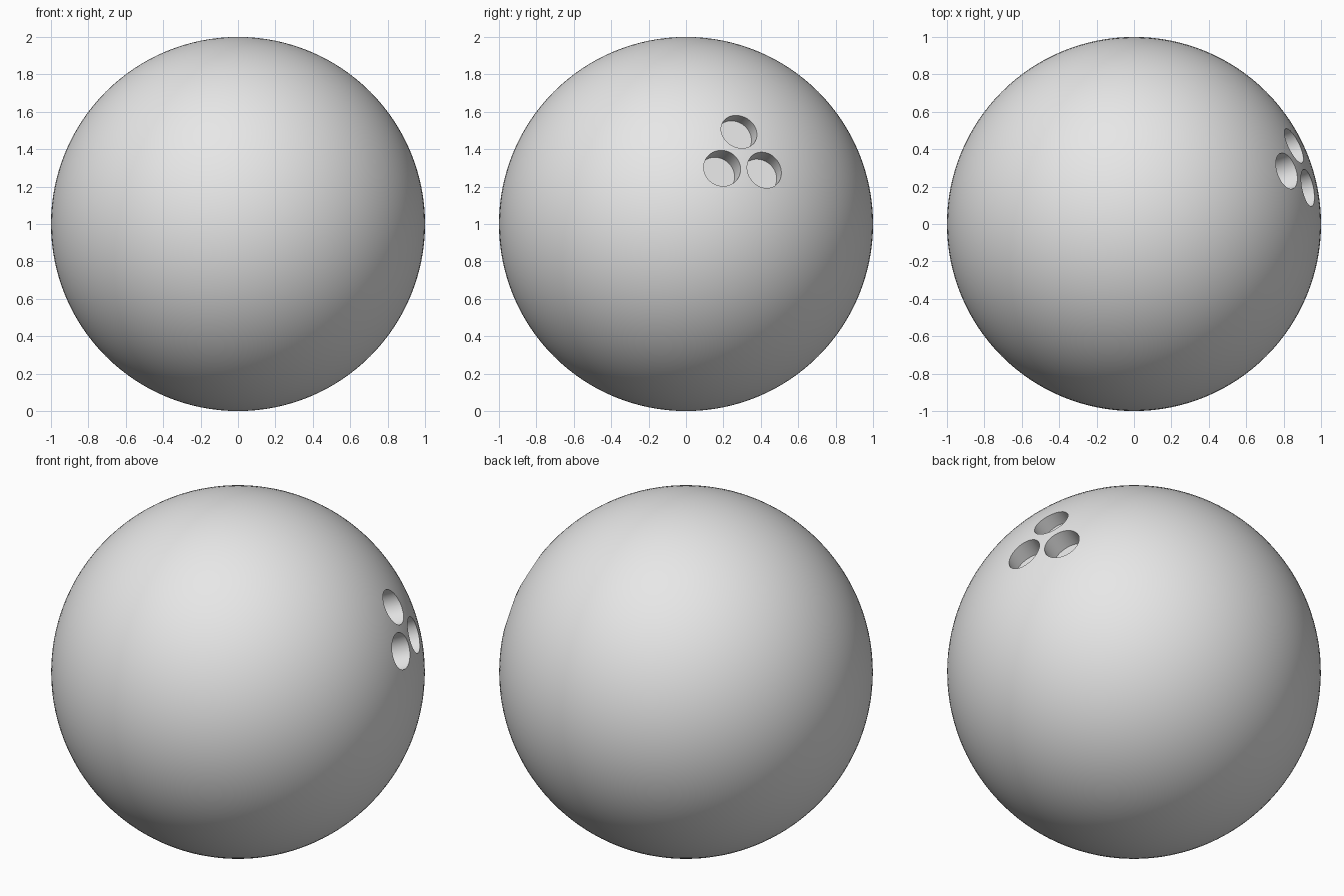
import bpy, bmesh, math
from mathutils import Vector, Matrix

default = bpy.data.objects.get("Cube")
if default:
    bpy.data.objects.remove(default, do_unlink=True)

CENTRE = Vector((0, 0, 1))
HOLE_RADIUS, HOLE_DEPTH = 0.1, 0.1
HOLE_YZ = [(0.285, 0.495), (0.195, 0.30), (0.42, 0.29)]

grey = bpy.data.materials.new("light_grey")
grey.use_nodes = True
colour = (0.8, 0.8, 0.8, 1)
grey.diffuse_color = colour
grey.node_tree.nodes["Principled BSDF"].inputs["Base Color"].default_value = colour


def make_object(name, bm):
    mesh = bpy.data.meshes.new(name)
    bm.to_mesh(mesh)
    bm.free()
    mesh.materials.append(grey)
    obj = bpy.data.objects.new(name, mesh)
    bpy.context.collection.objects.link(obj)
    return obj


# Ball body
bm = bmesh.new()
bmesh.ops.create_uvsphere(bm, u_segments=128, v_segments=64, radius=1,
                          matrix=Matrix.Translation(CENTRE))
ball = make_object("ball", bm)

# Three parallel finger holes, drilled along their shared middle direction
rims = [Vector((math.sqrt(1 - y * y - z * z), y, z)) for y, z in HOLE_YZ]
axis = sum(rims, Vector()).normalized()
turn = axis.to_track_quat('Z', 'Y').to_matrix().to_4x4()
length = 0.5
bm = bmesh.new()
for rim in rims:
    middle = CENTRE + rim + axis * (length / 2 - HOLE_DEPTH)
    bmesh.ops.create_cone(bm, cap_ends=True, segments=64, depth=length,
                          radius1=HOLE_RADIUS, radius2=HOLE_RADIUS,
                          matrix=Matrix.Translation(middle) @ turn)
cutter = make_object("finger_hole_cutter", bm)
cutter.hide_render = True

cut = ball.modifiers.new("finger_holes", 'BOOLEAN')
cut.operation = 'DIFFERENCE'
cut.solver = 'EXACT'
cut.object = cutter

bpy.ops.object.select_all(action='DESELECT')
ball.select_set(True)
bpy.context.view_layer.objects.active = ball
bpy.ops.object.modifier_apply(modifier=cut.name)
bpy.data.objects.remove(cutter, do_unlink=True)

# Smooth ball with crisp hole rims
bpy.ops.object.shade_smooth_by_angle(angle=math.radians(30))
